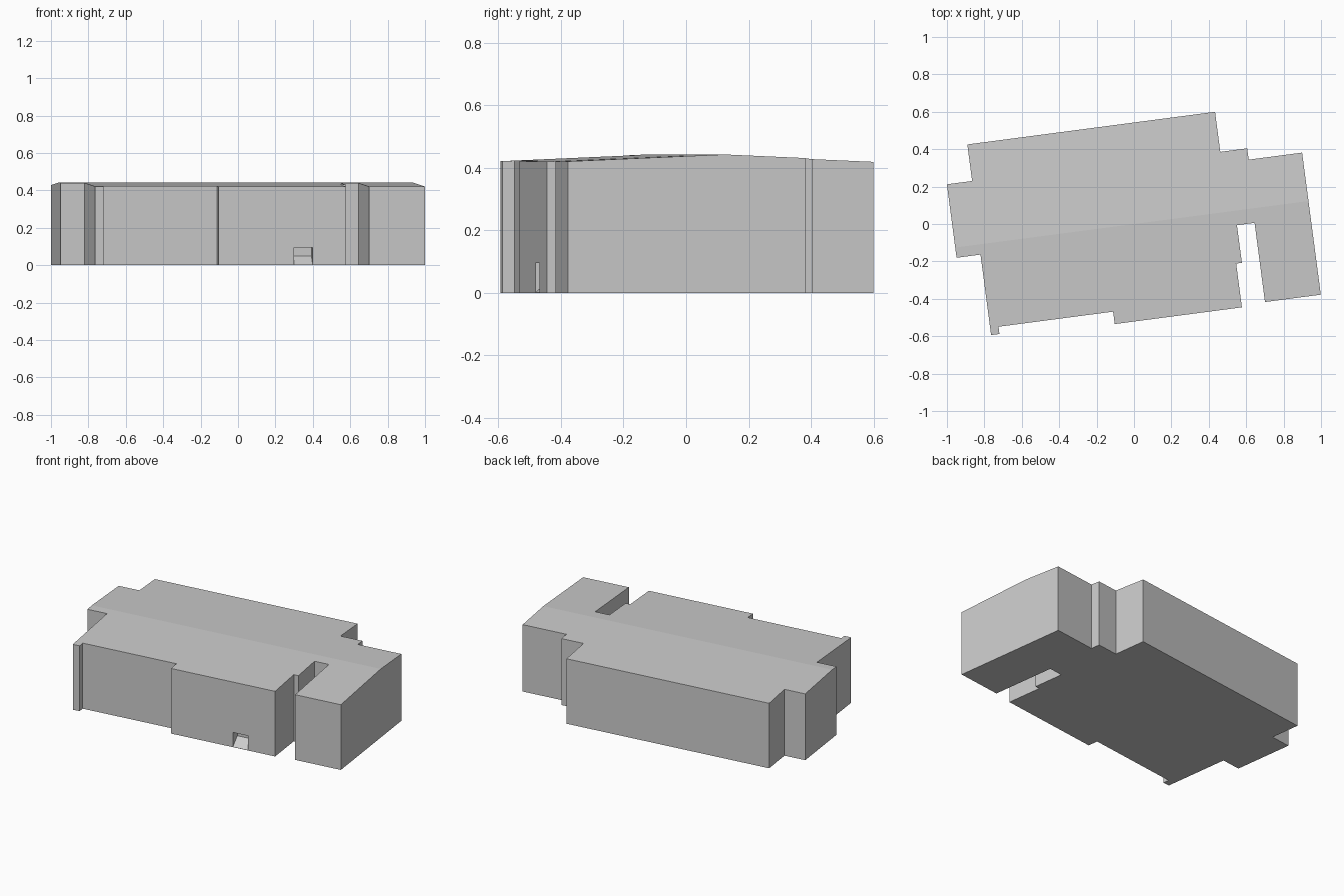
import bpy
import bmesh
from math import radians
from mathutils import Matrix

cube = bpy.data.objects.get("Cube")
if cube:
    bpy.data.objects.remove(cube, do_unlink=True)

TURN = Matrix.Rotation(radians(7.5), 4, 'Z')
RIDGE, PITCH = 0.443, 0.044

plaster = bpy.data.materials.new("plain grey")
plaster.use_nodes = True
grey = (0.6, 0.6, 0.6, 1)
plaster.diffuse_color = grey
plaster.node_tree.nodes["Principled BSDF"].inputs["Base Color"].default_value = grey


def prism(name, profile, offset, split=False, shape=None):
    """Extrude a closed profile, optionally split it along the ridge and reshape it."""
    bm = bmesh.new()
    face = bm.faces.new([bm.verts.new(p) for p in profile])
    result = bmesh.ops.extrude_face_region(bm, geom=[face], use_keep_orig=True)
    moved = [g for g in result["geom"] if isinstance(g, bmesh.types.BMVert)]
    bmesh.ops.translate(bm, vec=offset, verts=moved)
    if split:
        bmesh.ops.bisect_plane(bm, geom=bm.verts[:] + bm.edges[:] + bm.faces[:],
                               plane_co=(0, 0, 0), plane_no=(0, 1, 0))
    if shape:
        for v in bm.verts:
            shape(v)
    bmesh.ops.recalc_face_normals(bm, faces=bm.faces[:])
    mesh = bpy.data.meshes.new(name)
    bm.to_mesh(mesh)
    bm.free()
    mesh.transform(TURN)
    mesh.materials.append(plaster)
    obj = bpy.data.objects.new(name, mesh)
    bpy.context.collection.objects.link(obj)
    return obj


def pitched(v):
    if v.co.z > 0.1:
        v.co.z = RIDGE - PITCH * abs(v.co.y)


# Stepped plan: each pair gives a wall's x and the y where the next wall starts
steps = [(-0.828, 0.538), (0.508, 0.322), (0.653, 0.261), (0.941, -0.505),
         (0.64, -0.078), (0.545, -0.281), (0.514, -0.517), (-0.172, -0.45),
         (-0.79, -0.489), (-0.835, -0.055), (-0.964, 0.341)]
plan = []
for i, (x, y) in enumerate(steps):
    plan += [(x, steps[i - 1][1], 0), (x, y, 0)]

# Main building with a shallow ridge roof
building = prism("building", plan, (0, 0, 0.4), split=True, shape=pitched)

# Small front opening with a sloping floor
opening = prism("opening_cutter",
                [(0.235, -0.6, 0), (0.235, -0.517, 0.001), (0.235, -0.46, 0.05),
                 (0.235, -0.46, 0.095), (0.235, -0.6, 0.095)], (0.1, 0, 0))
opening.hide_render = True
opening.hide_viewport = True
cut = building.modifiers.new("front opening", 'BOOLEAN')
cut.operation = 'DIFFERENCE'
cut.solver = 'EXACT'
cut.object = opening
